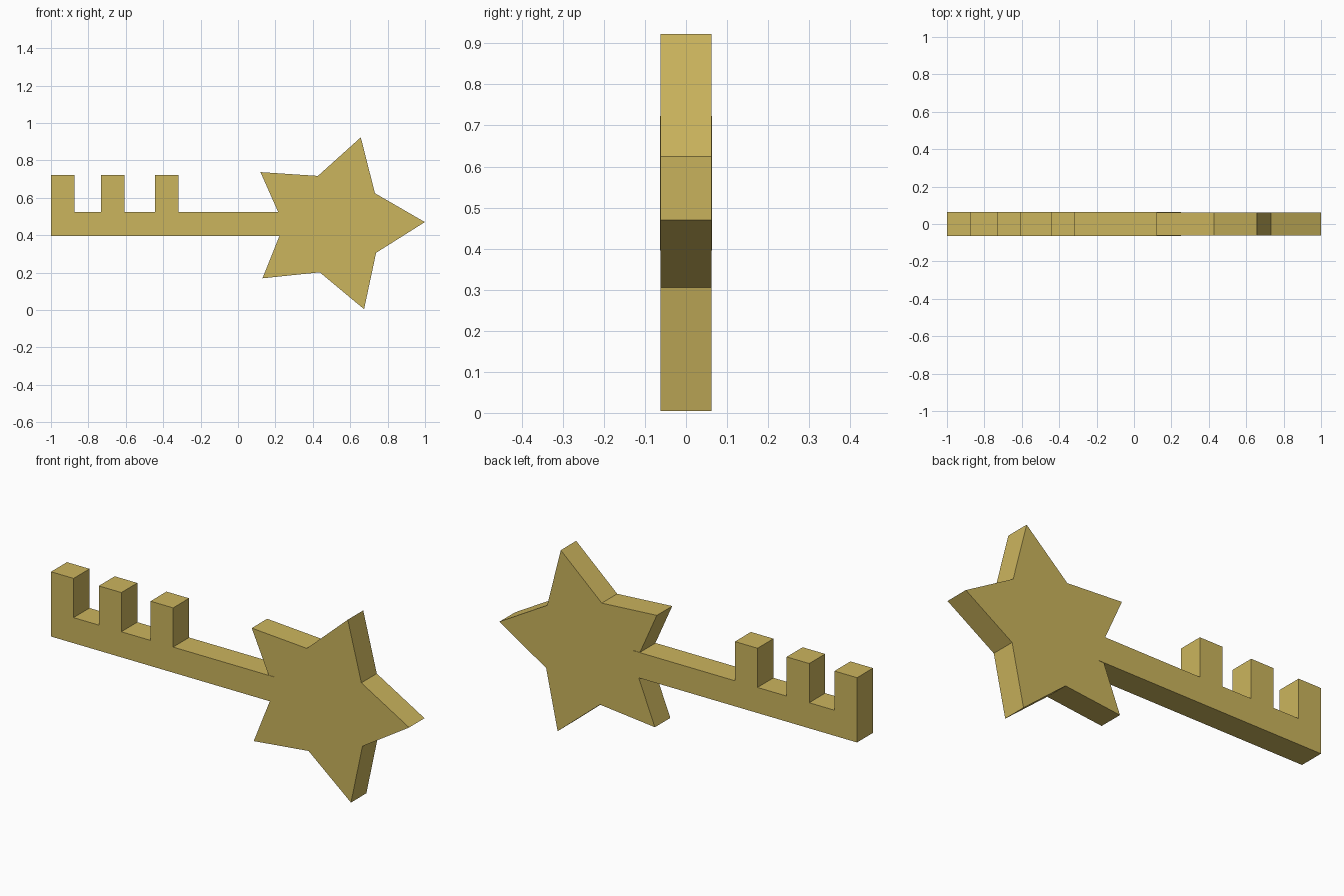
import bpy, bmesh
from math import cos, sin, pi, radians

if "Cube" in bpy.data.objects:
    bpy.data.objects.remove(bpy.data.objects["Cube"])

gold = bpy.data.materials.new("gold")
gold.diffuse_color = (0.60, 0.46, 0.11, 1)
gold.use_nodes = True
gold.node_tree.nodes["Principled BSDF"].inputs["Base Color"].default_value = gold.diffuse_color


def extrude_profile(name, points, half_depth):
    """Solid from an x-z outline, extruded symmetrically along y."""
    bm = bmesh.new()
    face = bm.faces.new([bm.verts.new((x, -half_depth, z)) for x, z in points])
    new = bmesh.ops.extrude_face_region(bm, geom=[face])["geom"]
    verts = [g for g in new if isinstance(g, bmesh.types.BMVert)]
    bmesh.ops.translate(bm, verts=verts, vec=(0, 2 * half_depth, 0))
    bmesh.ops.recalc_face_normals(bm, faces=bm.faces)
    mesh = bpy.data.meshes.new(name)
    bm.to_mesh(mesh)
    bm.free()
    mesh.materials.append(gold)
    obj = bpy.data.objects.new(name, mesh)
    bpy.context.collection.objects.link(obj)
    return obj


# Shaft with three square teeth, one continuous outline
bottom, top, tooth_top, tooth_width = 0.396, 0.525, 0.723, 0.126
outline = [(0.25, bottom), (-1.0, bottom)]
for x in (-1.0, -0.733, -0.444):
    if x > -1.0:
        outline.append((x, top))
    outline += [(x, tooth_top), (x + tooth_width, tooth_top), (x + tooth_width, top)]
outline.append((0.25, top))
extrude_profile("toothed_shaft", outline, 0.0635)

# Five-pointed star bow, slightly thinner than the shaft
star = []
for i in range(10):
    radius = 0.271 if i % 2 else 0.483
    angle = i * pi / 5 + radians(1.1)
    star.append((0.516 + radius * cos(angle), 0.461 + radius * sin(angle)))
extrude_profile("star_bow", star, 0.0615)
